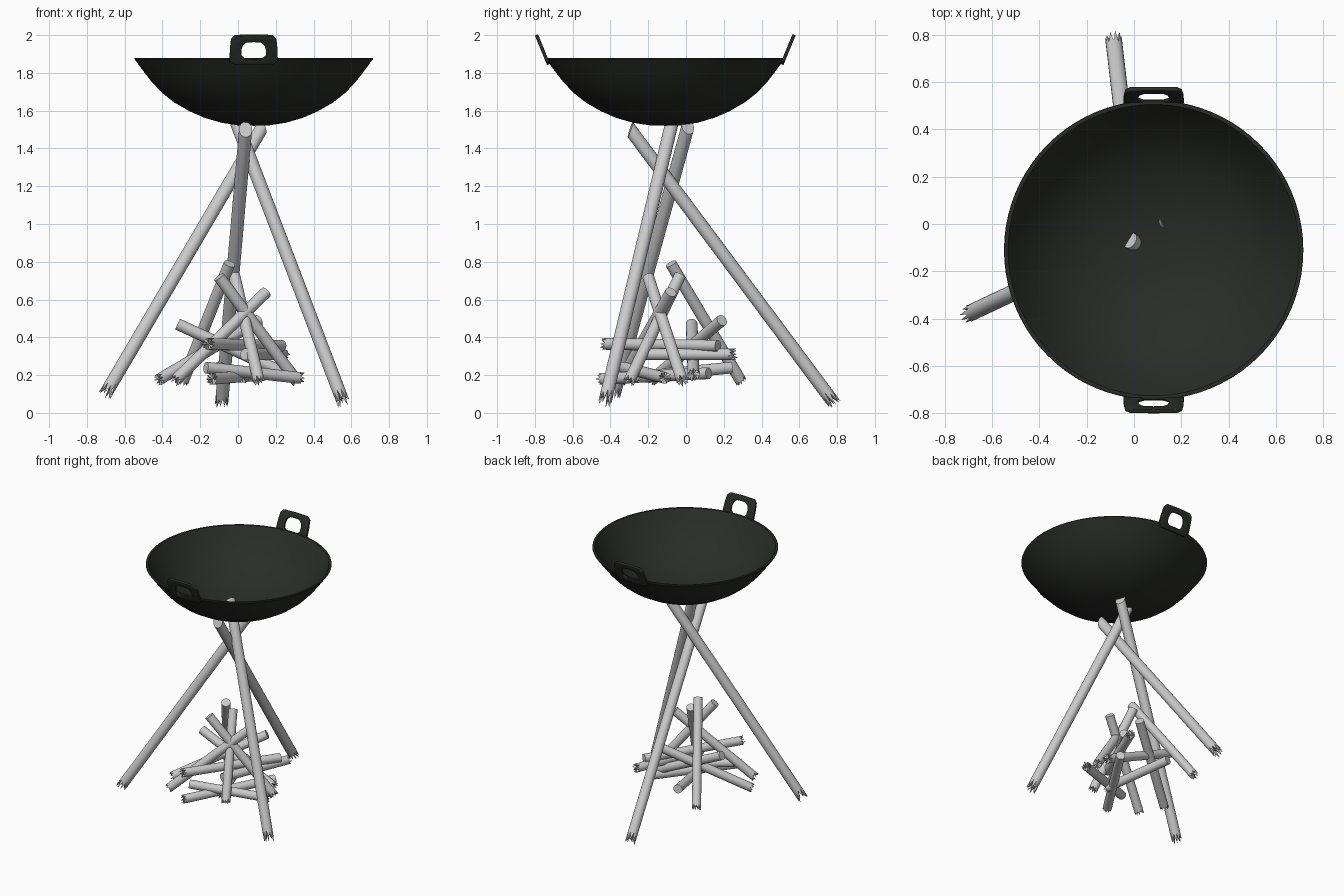
import bpy, bmesh, math, random
from mathutils import Vector

if "Cube" in bpy.data.objects:
    bpy.data.objects.remove(bpy.data.objects["Cube"])

random.seed(4)
CX, CY = 0.083, -0.11          # wok centre

iron = bpy.data.materials.new("dark_iron")
iron.diffuse_color = (0.022, 0.025, 0.021, 1)
iron.use_nodes = True
iron.node_tree.nodes["Principled BSDF"].inputs["Base Color"].default_value = iron.diffuse_color


def finish(bm, name, mat=None, angle=40):
    bmesh.ops.recalc_face_normals(bm, faces=bm.faces)
    me = bpy.data.meshes.new(name)
    bm.to_mesh(me)
    bm.free()
    ob = bpy.data.objects.new(name, me)
    bpy.context.collection.objects.link(ob)
    if mat:
        me.materials.append(mat)
    bpy.ops.object.select_all(action='DESELECT')
    ob.select_set(True)
    bpy.context.view_layer.objects.active = ob
    bpy.ops.object.shade_smooth_by_angle(angle=math.radians(angle))
    return ob


def stick(name, foot, top, r, spike, slant=0.0, n=20):
    """Round stick with a splintered foot and a cut top."""
    foot, top = Vector(foot), Vector(top)
    axis = (top - foot).normalized()
    side = axis.cross(Vector((0, 0, 1))).normalized()
    up = side.cross(axis)
    bm = bmesh.new()
    foot_offsets = [spike * (random.uniform(-0.6, -0.1) if i % 2 else random.uniform(0.3, 0.7))
                    for i in range(n)]
    rings = []
    for end in (0, 1):
        ring = []
        for i in range(n):
            a = 2 * math.pi * i / n
            off = slant * r * math.cos(a) if end else foot_offsets[i]
            p = (top if end else foot) + axis * off
            ring.append(bm.verts.new(p + r * (side * math.sin(a) + up * math.cos(a))))
        rings.append(ring)
    tip = bm.verts.new(foot + axis * spike * 0.4)
    for i in range(n):
        j = (i + 1) % n
        bm.faces.new((rings[0][i], rings[0][j], rings[1][j], rings[1][i]))
        bm.faces.new((rings[0][j], rings[0][i], tip))
    bm.faces.new(rings[1])
    return finish(bm, name)


# wok bowl: lathed outer and inner profile
outer = [(0, 1.52), (0.08, 1.522), (0.17, 1.536), (0.26, 1.562), (0.34, 1.597), (0.42, 1.643),
         (0.485, 1.694), (0.54, 1.752), (0.585, 1.81), (0.632, 1.874), (0.63, 1.88)]
inner = [(0.615, 1.88), (0.572, 1.816), (0.527, 1.76), (0.473, 1.704), (0.41, 1.654),
         (0.333, 1.61), (0.255, 1.576), (0.167, 1.55), (0.08, 1.536), (0, 1.534)]
bm = bmesh.new()
vs = [bm.verts.new((CX + r, CY, z)) for r, z in outer + inner]
edges = [bm.edges.new(p) for p in zip(vs, vs[1:])]
bmesh.ops.spin(bm, geom=vs + edges, cent=(CX, CY, 0), axis=(0, 0, 1),
               angle=2 * math.pi, steps=80, use_duplicate=False)
bmesh.ops.remove_doubles(bm, verts=bm.verts, dist=0.0005)
finish(bm, "wok_bowl", iron)

# wok handles: closed flat loops leaning outwards
half_out = [(0, -0.02), (0.1, -0.02), (0.128, 0.0), (0.126, 0.07), (0.12, 0.125), (0.1, 0.147), (0, 0.15)]
half_in = [(0, 0.008), (0.04, 0.01), (0.064, 0.03), (0.066, 0.06), (0.058, 0.09), (0.038, 0.108), (0, 0.11)]
loops = [h + [(-x, z) for x, z in h[-2:0:-1]] for h in (half_out, half_in)]
for s, name in ((1, "back_handle"), (-1, "front_handle")):
    bm = bmesh.new()
    vo, vi = [[bm.verts.new((CX + x, CY + s * (0.625 + 0.38 * h), 1.863 + 0.925 * h))
               for x, h in loop] for loop in loops]
    n = len(vo)
    for i in range(n):
        j = (i + 1) % n
        bm.faces.new((vo[i], vo[j], vi[j], vi[i]))
    ob = finish(bm, name, iron)
    m = ob.modifiers.new("thickness", 'SOLIDIFY')
    m.thickness = 0.018
    m.offset = 0
    b = ob.modifiers.new("round", 'BEVEL')
    b.width = 0.004
    b.segments = 2

# three tripod poles
poles = [((-0.69, -0.375, 0.12), (0.13, 0.01, 1.515)),
         ((0.55, -0.425, 0.075), (-0.015, -0.07, 1.555)),
         ((-0.085, 0.77, 0.07), (0.04, -0.295, 1.50))]
for i, (foot, top) in enumerate(poles):
    stick(f"tripod_pole_{i + 1}", foot, top, 0.035, 0.07, slant=0.7)

# firewood: leaning sticks, then crossed and lying sticks
firewood = [((-0.29, 0.29, 0.17), (-0.045, -0.08, 0.79)),
            ((0.11, -0.30, 0.17), (-0.02, -0.03, 0.73)),
            ((0.31, -0.02, 0.17), (-0.10, -0.20, 0.72)),
            ((-0.33, -0.34, 0.175), (0.15, -0.08, 0.64)),
            ((-0.42, -0.18, 0.175), (0.11, 0.19, 0.49)),
            ((0.27, 0.04, 0.20), (-0.32, 0.03, 0.47)),
            ((-0.16, -0.43, 0.365), (0.23, 0.17, 0.355)),
            ((0.24, 0.25, 0.31), (0.04, -0.24, 0.31)),
            ((0.33, -0.11, 0.185), (-0.17, -0.33, 0.24)),
            ((-0.14, -0.45, 0.18), (0.22, 0.12, 0.21)),
            ((0.03, -0.25, 0.19), (-0.10, 0.24, 0.24))]
for i, (foot, top) in enumerate(firewood):
    stick(f"firewood_stick_{i + 1}", foot, top, 0.031, 0.03)
